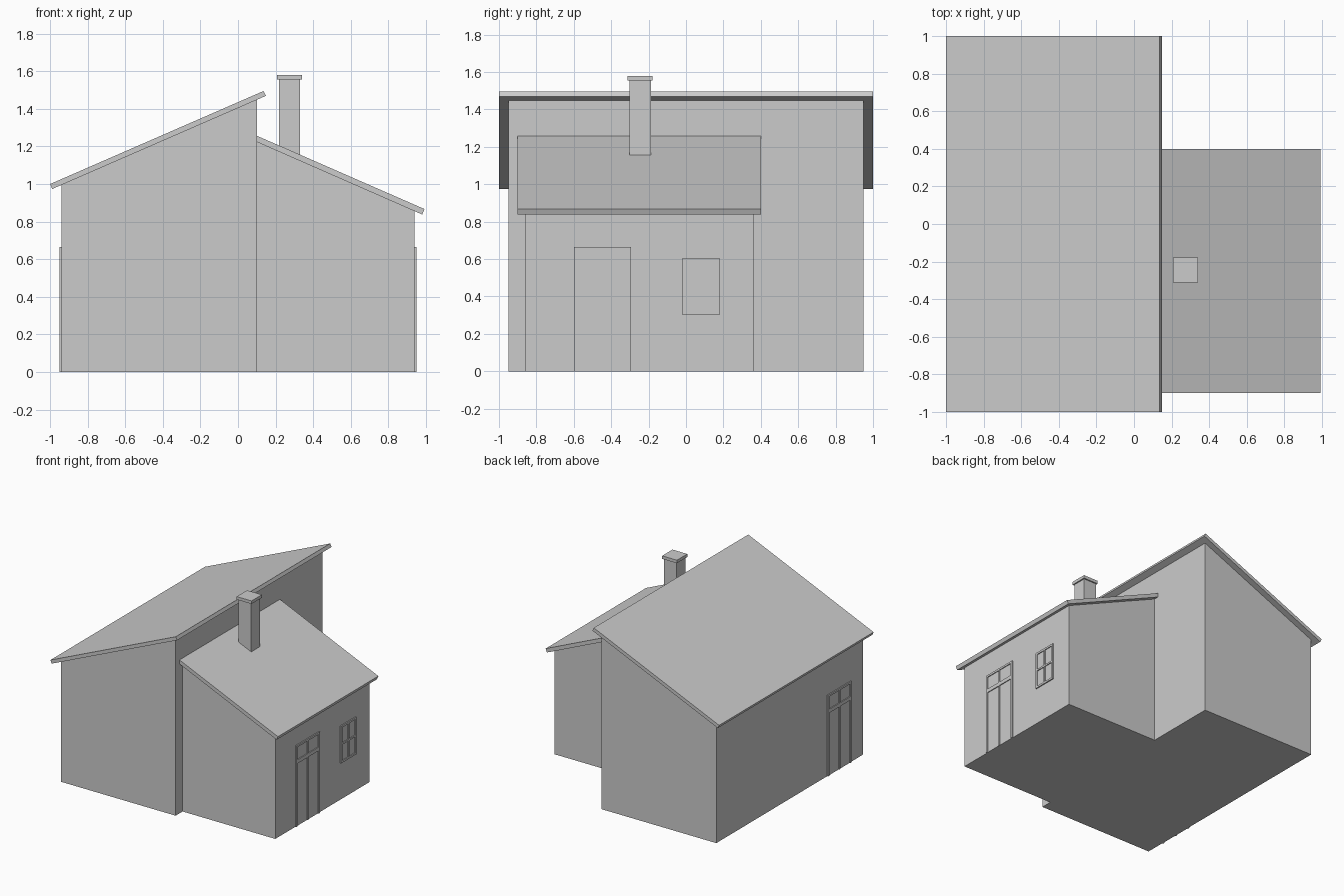
import bpy, bmesh

if "Cube" in bpy.data.objects:
    bpy.data.objects.remove(bpy.data.objects["Cube"])


def prism(name, profile, y0, y1):
    """Extrude an (x, z) profile from y0 to y1."""
    bm = bmesh.new()
    face = bm.faces.new([bm.verts.new((x, y0, z)) for x, z in profile])
    ext = bmesh.ops.extrude_face_region(bm, geom=[face])
    moved = [v for v in ext["geom"] if isinstance(v, bmesh.types.BMVert)]
    bmesh.ops.translate(bm, verts=moved, vec=(0, y1 - y0, 0))
    bmesh.ops.recalc_face_normals(bm, faces=bm.faces)
    mesh = bpy.data.meshes.new(name)
    bm.to_mesh(mesh)
    bm.free()
    ob = bpy.data.objects.new(name, mesh)
    bpy.context.collection.objects.link(ob)
    return ob


def box(name, x0, x1, y0, y1, z0, z1):
    return prism(name, [(x0, z0), (x1, z0), (x1, z1), (x0, z1)], y0, y1)


def joinery(name, side, y0, y1, z0, z1, rails, sill):
    """Framed panel on a side wall: thin backing, stiles, centre bar and rails."""
    wall, bar = 0.94, 0.016

    def part(suffix, depth, a, b, c, d):
        xs = sorted((side * (wall - 0.01), side * (wall + depth)))
        box(f"{name}_{suffix}", xs[0], xs[1], a, b, c, d)

    mid = (y0 + y1) / 2
    part("panel", 0.002, y0, y1, z0, z1)
    for suffix, a in (("stile_a", y0), ("stile_b", y1 - bar)):
        part(suffix, 0.009, a, a + bar, z0, z1)
    # horizontal members, with centre bars filling the gaps between them
    spans = ([(z0, z0 + bar)] if sill else [(z0, z0)]) + rails + [(z1 - bar, z1)]
    for i, (lo, hi) in enumerate(spans):
        if hi > lo:
            part(f"rail_{i}", 0.009, y0 + bar, y1 - bar, lo, hi)
        if i + 1 < len(spans):
            part(f"centre_bar_{i}", 0.009, mid - 0.007, mid + 0.007, hi, spans[i + 1][0])


# Main block and its single-pitch roof
prism("main_walls", [(-0.94, 0), (0.10, 0), (0.10, 1.449), (-0.94, 0.995)], -0.95, 0.95)
prism("main_roof", [(-0.988, 0.974), (0.148, 1.469), (0.136, 1.495), (-1.0, 1.0)], -1, 1)

# Lower wing and its roof falling the other way
prism("wing_walls", [(0.10, 0), (0.94, 0), (0.94, 0.857), (0.10, 1.224)], -0.86, 0.36)
prism("wing_roof", [(0.10, 1.224), (0.98, 0.838), (0.992, 0.867), (0.10, 1.257)], -0.90, 0.40)

# Chimney with a foot following the roof pitch, and its cap
prism("chimney", [(0.217, 1.204), (0.331, 1.154), (0.331, 1.56), (0.217, 1.56)], -0.302, -0.188)
box("chimney_cap", 0.207, 0.341, -0.312, -0.178, 1.555, 1.58)

# Doors on both side walls, window beside the wing door
door_rail = [(0.515, 0.545)]
joinery("wing_door", 1, -0.60, -0.295, 0, 0.665, door_rail, False)
joinery("main_door", -1, -0.79, -0.485, 0, 0.665, door_rail, False)
joinery("wing_window", 1, -0.02, 0.18, 0.30, 0.605, [(0.447, 0.461)], True)
